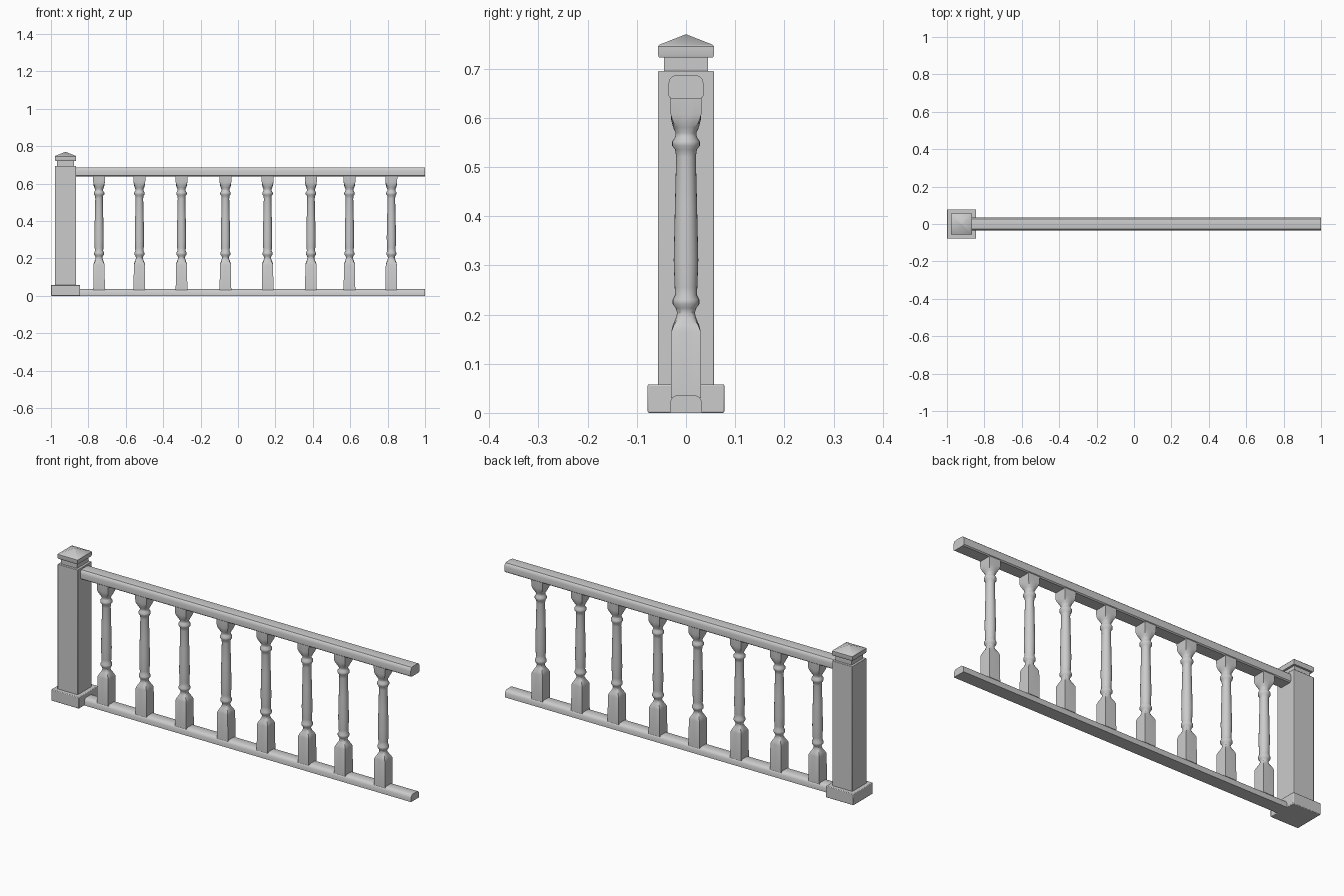
import bpy, bmesh
from math import cos, sin, pi

if "Cube" in bpy.data.objects:
    bpy.data.objects.remove(bpy.data.objects["Cube"])


def make_object(name, bm, angle=0.6):
    bmesh.ops.recalc_face_normals(bm, faces=bm.faces)
    me = bpy.data.meshes.new(name)
    bm.to_mesh(me)
    bm.free()
    ob = bpy.data.objects.new(name, me)
    bpy.context.collection.objects.link(ob)
    bpy.ops.object.select_all(action='DESELECT')
    ob.select_set(True)
    bpy.context.view_layer.objects.active = ob
    bpy.ops.object.shade_smooth_by_angle(angle=angle)
    return ob


def loft(name, rings, angle=0.6):
    """Skin a list of equal-length point rings and cap both ends."""
    bm = bmesh.new()
    loops = [[bm.verts.new(p) for p in r] for r in rings]
    n = len(loops[0])
    for a, b in zip(loops, loops[1:]):
        for i in range(n):
            j = (i + 1) % n
            bm.faces.new((a[i], a[j], b[j], b[i]))
    bm.faces.new(loops[0])
    bm.faces.new(loops[-1])
    return make_object(name, bm, angle)


def square(cx, half, z):
    return [(cx + sx * half, sy * half, z)
            for sx, sy in ((-1, -1), (1, -1), (1, 1), (-1, 1))]


def square_part(name, sections, bevel=0.0):
    ob = loft(name, [square(POST_X, h, z) for z, h in sections])
    if bevel:
        m = ob.modifiers.new("soft_edges", 'BEVEL')
        m.width, m.segments = bevel, 2
    return ob


def rail(name, half_profile, x0, x1):
    prof = half_profile + [(-y, z) for y, z in reversed(half_profile)]
    return loft(name, [[(x, y, z) for y, z in prof] for x in (x0, x1)])


def blend_ring(z, half, squareness, n=24):
    """Ring running from a circle (0) to a square (1)."""
    pts = []
    for i in range(n):
        c, s = cos(2 * pi * i / n), sin(2 * pi * i / n)
        r = half * (1 - squareness + squareness / max(abs(c), abs(s)))
        pts.append((r * c, r * s, z))
    return pts


# Newel post: plinth, shaft, neck and pyramid cap
POST_X = -0.922
square_part("post_base", [(0, 0.078), (0.058, 0.078)], 0.003)
square_part("post_shaft", [(0.05, 0.057), (0.695, 0.057)], 0.002)
square_part("post_neck", [(0.69, 0.045), (0.725, 0.045)])
square_part("post_cap", [(0.722, 0.055), (0.728, 0.057), (0.745, 0.057),
                         (0.749, 0.053), (0.769, 0.002)])

# Rails with rounded tops
rail("hand_rail", [(0.029, 0.638), (0.035, 0.643), (0.036, 0.668), (0.033, 0.679),
                   (0.027, 0.685), (0.012, 0.687)], -0.88, 1.0)
rail("bottom_rail", [(0.033, 0.0), (0.033, 0.022), (0.028, 0.031),
                     (0.02, 0.036)], -0.87, 1.0)

# Turned balusters: (height, half width, squareness)
PROFILE = [(0.03, 0.031, 1), (0.165, 0.030, 1), (0.178, 0.027, 0.7), (0.192, 0.021, 0.3),
           (0.203, 0.018, 0), (0.213, 0.021, 0), (0.221, 0.027, 0), (0.230, 0.027, 0),
           (0.240, 0.022, 0), (0.255, 0.023, 0), (0.31, 0.025, 0), (0.42, 0.0225, 0),
           (0.52, 0.020, 0), (0.535, 0.022, 0), (0.543, 0.028, 0), (0.552, 0.028, 0),
           (0.561, 0.022, 0), (0.569, 0.021, 0), (0.580, 0.026, 0.25),
           (0.595, 0.030, 0.7), (0.607, 0.031, 1), (0.645, 0.032, 1)]
rings = [blend_ring(*p) for p in PROFILE]
first = None
for i, x in enumerate((-0.743, -0.527, -0.302, -0.067, 0.158, 0.390, 0.596, 0.820)):
    if first is None:
        first = ob = loft("baluster_1", rings, 0.7)
    else:
        ob = first.copy()
        ob.name = f"baluster_{i + 1}"
        bpy.context.collection.objects.link(ob)
    ob.location.x = x
